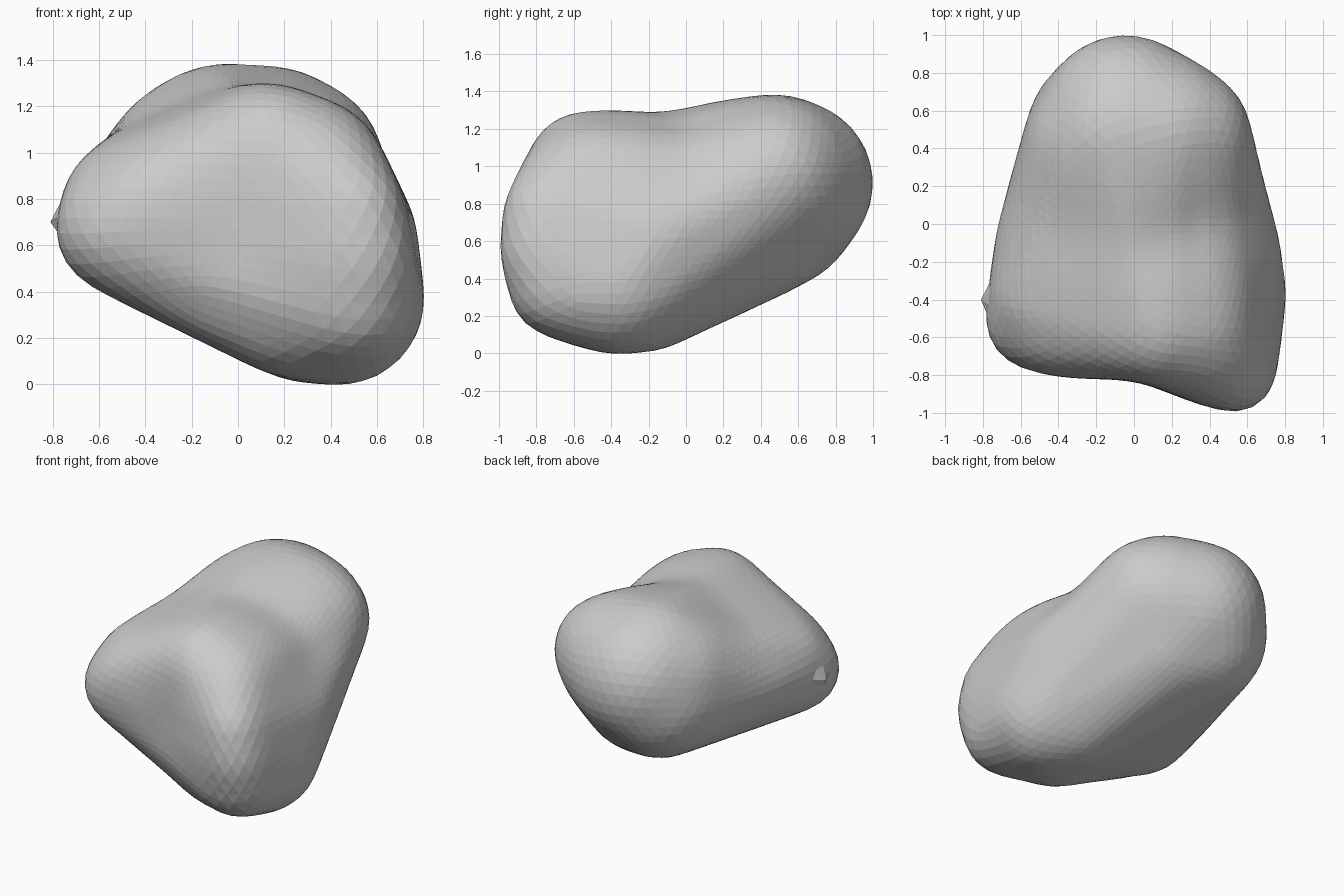
import bpy
import bmesh
import math
from mathutils import Vector
from mathutils.bvhtree import BVHTree

default_cube = bpy.data.objects.get("Cube")
if default_cube:
    bpy.data.objects.remove(default_cube, do_unlink=True)

# Rounded masses of the stone: centre and radius
MASSES = [
    # back hump
    ((-0.05, 0.56, 0.91), 0.44),
    ((-0.06, 0.48, 0.92), 0.46),
    ((-0.15, 0.40, 0.90), 0.43),
    ((0.15, 0.46, 0.94), 0.43),
    ((0.26, 0.46, 0.96), 0.36),
    ((-0.14, 0.49, 0.78), 0.42),
    ((0.05, 0.36, 0.71), 0.42),
    # side shoulder
    ((-0.51, -0.50, 0.67), 0.275),
    ((-0.47, -0.38, 0.76), 0.29),
    ((-0.38, -0.51, 0.74), 0.30),
    ((-0.42, -0.10, 0.75), 0.31),
    # front crest
    ((0.14, -0.53, 0.96), 0.33),
    ((0.28, -0.52, 0.88), 0.36),
    ((0.35, -0.61, 0.87), 0.30),
    # low front foot
    ((0.44, -0.37, 0.36), 0.36),
    ((0.30, -0.22, 0.37), 0.355),
    ((0.22, -0.52, 0.33), 0.29),
    ((0.53, -0.78, 0.55), 0.22),
    ((0.50, -0.77, 0.74), 0.215),
    ((0.49, -0.68, 0.36), 0.27),
    ((0.42, -0.15, 0.62), 0.35),
]

# Worn hollows: centre, spread and depth
HOLLOWS = [
    ((0.39, 0.02, 1.15), 0.32, 0.09),
    ((-0.38, 0.00, 1.12), 0.28, 0.035),
    ((0.10, -0.12, 1.30), 0.25, 0.03),
    ((0.02, -0.87, 0.65), 0.32, 0.07),
]

CORE = Vector((0.05, -0.05, 0.72))
TIP = Vector((-0.81, -0.4, 0.7))
SWELL = 0.012  # makes up for the softening pass


def unit_sphere(detail):
    """Return a bmesh icosphere of radius one."""
    bm = bmesh.new()
    bmesh.ops.create_icosphere(bm, subdivisions=detail, radius=1.0)
    return bm


def hull_tree():
    """Wrap all masses in one convex skin and return it for ray casting."""
    ball = unit_sphere(3)
    skin = bmesh.new()
    for centre, radius in MASSES:
        for vert in ball.verts:
            skin.verts.new(Vector(centre) + vert.co * (radius + SWELL))
    bmesh.ops.convex_hull(skin, input=list(skin.verts))
    tree = BVHTree.FromBMesh(skin)
    ball.free()
    skin.free()
    return tree


# Project an even sphere onto the skin, then press in the hollows
tree = hull_tree()
rock = unit_sphere(5)
for vert in rock.verts:
    direction = vert.co.normalized()
    hit = tree.ray_cast(CORE, direction)[0]
    point = hit if hit else CORE + direction * 0.7
    push = 0.0
    for centre, spread, depth in HOLLOWS:
        distance = (point - Vector(centre)).length
        push += depth * math.exp(-(distance / spread) ** 2)
    vert.co = point - direction * push

# Soften the skin
for _ in range(2):
    bmesh.ops.smooth_vert(rock, verts=list(rock.verts), factor=0.5,
                          use_axis_x=True, use_axis_y=True, use_axis_z=True)

# Small point on the side shoulder
nearest = min(rock.verts, key=lambda vert: (vert.co - TIP).length)
nearest.co = TIP
bmesh.ops.recalc_face_normals(rock, faces=list(rock.faces))

# Stone material
stone = bpy.data.materials.new("stone_grey")
stone.use_nodes = True
colour = (0.6, 0.6, 0.6, 1.0)
stone.diffuse_color = colour
for node in stone.node_tree.nodes:
    if node.type == 'BSDF_PRINCIPLED':
        node.inputs["Base Color"].default_value = colour

# Faceted boulder
mesh = bpy.data.meshes.new("boulder")
rock.to_mesh(mesh)
rock.free()
mesh.materials.append(stone)
boulder = bpy.data.objects.new("boulder", mesh)
bpy.context.collection.objects.link(boulder)
